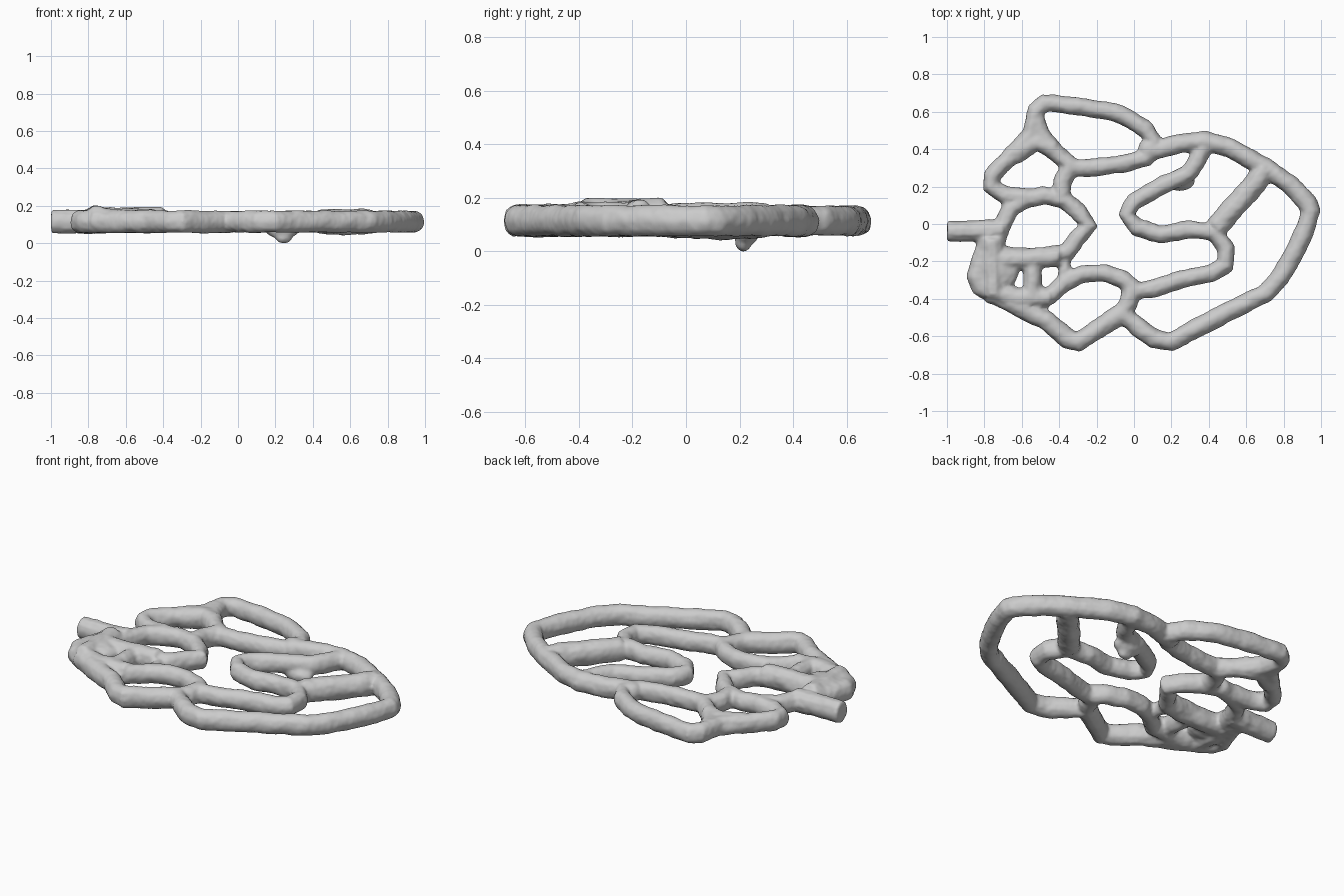
import bpy, bmesh
from mathutils import Vector, noise

MID = 0.115      # height of the tube centre line
TALL = 1.16      # tubes are a little taller than wide

# each path: radius, height offset, centre line points (x, y)
right_loop = (0.053, 0, [(0.06, 0.39), (0.14, 0.40), (0.24, 0.43), (0.38, 0.445), (0.52, 0.405),
    (0.68, 0.315), (0.83, 0.215), (0.93, 0.11), (0.945, 0.07), (0.915, -0.03), (0.86, -0.15),
    (0.78, -0.29), (0.70, -0.37), (0.53, -0.455), (0.36, -0.545), (0.20, -0.628), (0.11, -0.615),
    (0.02, -0.55), (-0.06, -0.48), (-0.03, -0.42), (-0.01, -0.35)])
lower_left_edge = (0.055, 0, [(-0.04, -0.46), (-0.14, -0.525), (-0.30, -0.632), (-0.36, -0.61),
    (-0.46, -0.52), (-0.64, -0.43), (-0.82, -0.335), (-0.845, -0.28), (-0.81, -0.18), (-0.77, -0.04)])
end_stub = (0.058, 0, [(-1.0, -0.04), (-0.9, -0.04), (-0.7, -0.03)])
left_ring = (0.05, 0, [(-0.74, -0.10), (-0.70, 0.0), (-0.66, 0.085), (-0.58, 0.13), (-0.48, 0.155),
    (-0.37, 0.125), (-0.29, 0.06), (-0.24, -0.01), (-0.30, -0.07), (-0.355, -0.15),
    (-0.48, -0.185), (-0.66, -0.17), (-0.78, -0.16)])
upper_left_edge = (0.05, 0, [(0.06, 0.39), (0.11, 0.44), (0.07, 0.50), (-0.02, 0.56), (-0.10, 0.598),
    (-0.30, 0.63), (-0.48, 0.648), (-0.525, 0.61), (-0.55, 0.48), (-0.66, 0.36), (-0.76, 0.26),
    (-0.765, 0.20), (-0.68, 0.15), (-0.55, 0.14)])
upper_rib = (0.05, 0, [(0.11, 0.42), (0.06, 0.355), (-0.05, 0.325), (-0.18, 0.305), (-0.32, 0.30),
    (-0.43, 0.39), (-0.50, 0.48), (-0.53, 0.58)])
upper_web = (0.055, 0, [(-0.43, 0.40), (-0.52, 0.44), (-0.64, 0.37)])
upper_link = (0.052, 0, [(-0.34, 0.31), (-0.385, 0.22), (-0.39, 0.12)])
inner_hook = (0.05, 0, [(-0.60, -0.40), (-0.45, -0.385), (-0.37, -0.31), (-0.27, -0.265), (-0.16, -0.26),
    (-0.05, -0.30), (0.02, -0.36), (0.10, -0.345), (0.25, -0.295), (0.42, -0.26), (0.49, -0.22),
    (0.495, -0.13), (0.43, -0.045), (0.30, -0.03), (0.14, -0.055), (0.02, -0.02), (-0.04, 0.05),
    (0.0, 0.12), (0.14, 0.20), (0.29, 0.27), (0.34, 0.34), (0.38, 0.43)])
diagonal_brace = (0.062, 0, [(0.44, -0.02), (0.55, 0.11), (0.65, 0.22), (0.70, 0.29)])
# merged patch around the two small holes
patch = [(0.065, 0.01, [(-0.76, -0.08), (-0.755, -0.38)]),
         (0.058, 0.012, [(-0.80, -0.19), (-0.60, -0.19), (-0.40, -0.17)]),
         (0.052, 0.01, [(-0.545, -0.17), (-0.54, -0.42)]),
         (0.055, 0.008, [(-0.78, -0.37), (-0.60, -0.395), (-0.45, -0.39)]),
         (0.055, 0, [(-0.70, -0.38), (-0.56, -0.44)]),
         (0.036, 0, [(-0.375, -0.15), (-0.37, -0.31)])]
paths = [right_loop, lower_left_edge, end_stub, left_ring, upper_left_edge, upper_rib,
         upper_web, upper_link, inner_hook, diagonal_brace] + patch

# sweep all tubes as one curve
curve = bpy.data.curves.new("tube_paths", 'CURVE')
curve.dimensions = '3D'
curve.bevel_depth = 1.0
curve.bevel_resolution = 3
curve.use_fill_caps = True
for radius, lift, pts in paths:
    s = curve.splines.new('POLY')
    s.points.add(len(pts) - 1)
    for p, (x, y) in zip(s.points, pts):
        p.co = (x, y, lift, 1)
        p.radius = radius
tubes = bpy.data.objects.new("tube_paths", curve)
bpy.context.collection.objects.link(tubes)
dg = bpy.context.evaluated_depsgraph_get()
raw = bpy.data.meshes.new_from_object(tubes.evaluated_get(dg))
bpy.data.objects.remove(tubes)

bm = bmesh.new()
bm.from_mesh(raw)
for v in bm.verts:
    v.co.z = v.co.z * TALL + MID


def blob(center, size):
    """Rounded lump merged into the tubes."""
    for v in bmesh.ops.create_icosphere(bm, subdivisions=3, radius=1)["verts"]:
        v.co = Vector(center) + Vector(a * b for a, b in zip(v.co, size))


blob((0.24, 0.225, 0.07), (0.09, 0.05, 0.042))    # sagging drip under the hook
blob((0.245, 0.215, 0.04), (0.05, 0.032, 0.04))
blob((-0.74, -0.24, 0.13), (0.13, 0.13, 0.062))   # raised lump
blob((0.09, 0.40, 0.115), (0.07, 0.065, 0.062))   # upper junction
bm.to_mesh(raw)
bm.free()

frame = bpy.data.objects.new("tube_network", raw)
bpy.context.collection.objects.link(frame)

# fuse everything into one skin, then soften
rm = frame.modifiers.new("fuse", 'REMESH')
rm.mode = 'VOXEL'
rm.voxel_size = 0.011
sm = frame.modifiers.new("soften", 'SMOOTH')
sm.factor = 0.5
sm.iterations = 5
dg = bpy.context.evaluated_depsgraph_get()
skin = bpy.data.meshes.new_from_object(frame.evaluated_get(dg))
frame.modifiers.clear()
frame.data = skin

# hand-formed unevenness
normals = [v.normal.copy() for v in skin.vertices]
for v, n in zip(skin.vertices, normals):
    v.co += n * (0.005 * noise.noise(v.co * 14) + 0.002 * noise.noise(v.co * 40))

# settle on the ground
low = min(v.co.z for v in skin.vertices)
for v in skin.vertices:
    v.co.z -= low if v.co.z < 0.05 else 0
skin.name = "tube_network"
for p in skin.polygons:
    p.use_smooth = True
